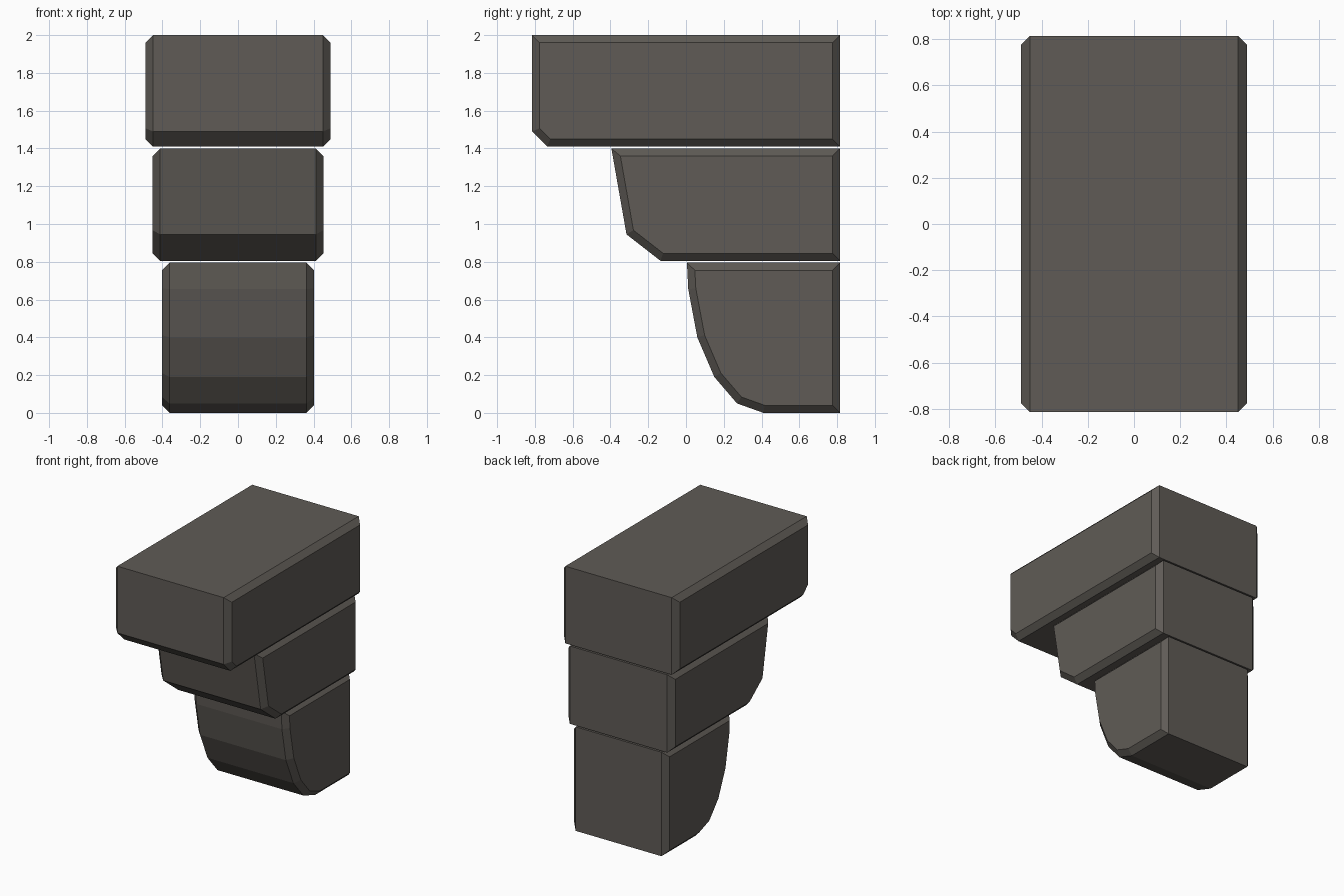
import bpy
import bmesh
from mathutils import Vector

cube = bpy.data.objects.get("Cube")
if cube:
    bpy.data.objects.remove(cube, do_unlink=True)

# Dark warm stone shared by all blocks
STONE = (0.115, 0.105, 0.093, 1.0)
stone = bpy.data.materials.new("dark_stone")
stone.use_nodes = True
stone.diffuse_color = STONE
stone.node_tree.nodes["Principled BSDF"].inputs["Base Color"].default_value = STONE

BACK = 0.815
CHAMFER = 0.04


def inset(points, amount):
    """Mitred inward offset of a counter-clockwise outline."""
    result = []
    for i, p in enumerate(points):
        a = (p - points[i - 1]).normalized()
        b = (points[(i + 1) % len(points)] - p).normalized()
        na, nb = Vector((-a.y, a.x)), Vector((-b.y, b.x))
        result.append(p + (na + nb) * amount / (1 + na.dot(nb)))
    return result


def block(name, half_width, front_profile):
    """Extrude a (y, z) side profile across x, with chamfered side rims."""
    top, bottom = front_profile[0][1], front_profile[-1][1]
    outline = [Vector(p) for p in front_profile + [(BACK, bottom), (BACK, top)]]
    inner = inset(outline, CHAMFER)
    rim = half_width - CHAMFER
    sections = [(-half_width, inner), (-rim, outline), (rim, outline), (half_width, inner)]

    bm = bmesh.new()
    rings = [[bm.verts.new((x, p.x, p.y)) for p in pts] for x, pts in sections]
    for ring, following in zip(rings, rings[1:]):
        for i in range(len(ring)):
            bm.faces.new((ring[i - 1], ring[i], following[i], following[i - 1]))
    bm.faces.new(rings[0])
    bm.faces.new(rings[-1])
    bmesh.ops.recalc_face_normals(bm, faces=bm.faces)

    mesh = bpy.data.meshes.new(name)
    bm.to_mesh(mesh)
    bm.free()
    mesh.materials.append(stone)
    bpy.context.collection.objects.link(bpy.data.objects.new(name, mesh))


# Three stacked corbel blocks, flush at the back
block("top_block", 0.49, [(-0.815, 2.0), (-0.815, 1.49), (-0.735, 1.41)])
block("middle_block", 0.452, [(-0.395, 1.4), (-0.315, 0.945), (-0.135, 0.805)])
block("bottom_block", 0.403, [(0.005, 0.795), (0.012, 0.655), (0.06, 0.4),
                              (0.15, 0.19), (0.27, 0.05), (0.41, 0.0)])
